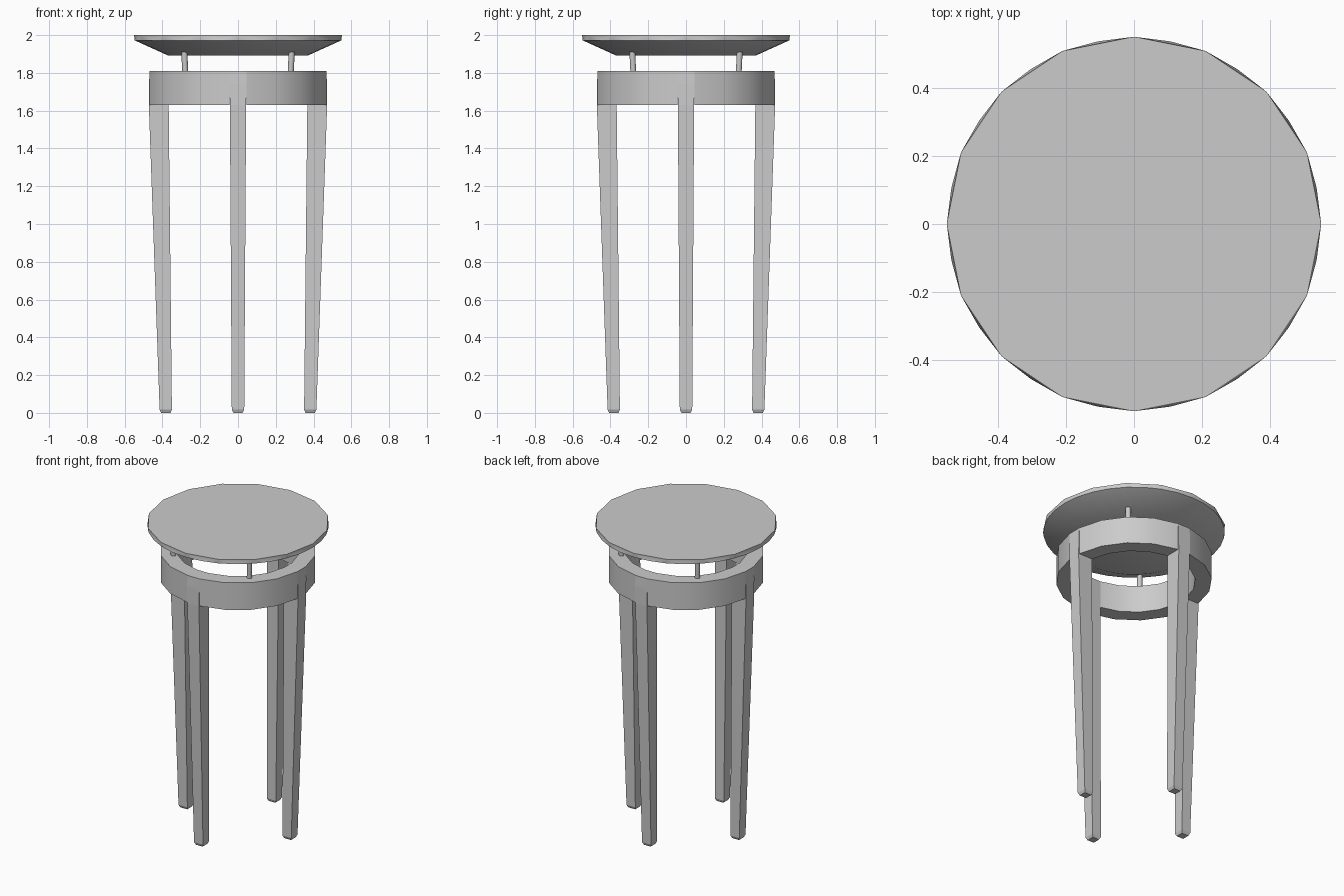
import bpy, bmesh, math

if "Cube" in bpy.data.objects:
    bpy.data.objects.remove(bpy.data.objects["Cube"])

grey = bpy.data.materials.new("light_grey")
grey.diffuse_color = (0.6, 0.6, 0.6, 1)
grey.use_nodes = True
grey.node_tree.nodes["Principled BSDF"].inputs["Base Color"].default_value = grey.diffuse_color


def make(name, bm, smooth=None):
    bmesh.ops.recalc_face_normals(bm, faces=bm.faces)
    me = bpy.data.meshes.new(name)
    bm.to_mesh(me)
    bm.free()
    me.materials.append(grey)
    ob = bpy.data.objects.new(name, me)
    bpy.context.collection.objects.link(ob)
    if smooth:
        bpy.ops.object.select_all(action='DESELECT')
        ob.select_set(True)
        bpy.context.view_layer.objects.active = ob
        bpy.ops.object.shade_smooth_by_angle(angle=math.radians(smooth))
    return ob


def circle(bm, r, z, n):
    return [bm.verts.new((r * math.cos(2 * math.pi * i / n),
                          r * math.sin(2 * math.pi * i / n), z)) for i in range(n)]


def loft(bm, rings):
    for a, b in zip(rings, rings[1:]):
        n = len(a)
        for i in range(n):
            bm.faces.new((a[i], a[(i + 1) % n], b[(i + 1) % n], b[i]))
    bm.faces.new(rings[0])
    bm.faces.new(rings[-1])


# Seat: 16-sided top, 32-sided rim, conical underside
bm = bmesh.new()
top = circle(bm, 0.55, 2.0, 16)
rim = circle(bm, 0.547, 1.972, 32)
base = circle(bm, 0.37, 1.892, 32)
bm.faces.new(top)
bm.faces.new(base)
for i in range(16):
    j, k, m = (i + 1) % 16, 2 * i, (2 * i + 2) % 32
    bm.faces.new((top[i], top[j], rim[k + 1]))
    bm.faces.new((top[i], rim[k + 1], rim[k]))
    bm.faces.new((top[j], rim[m], rim[k + 1]))
for i in range(32):
    j = (i + 1) % 32
    bm.faces.new((rim[i], rim[j], base[j], base[i]))
make("seat", bm, 30)

R_OUT, R_IN, HALF = 0.47, 0.37, 0.045
# Leg sections: height, inner radius, outer radius, half width
LEG = [(0, 0.357, 0.407, 0.024), (0.018, 0.35, 0.415, 0.033),
       (1.63, 0.367, 0.472, 0.043), (1.74, 0.368, 0.471, 0.045),
       (1.81, 0.368, 0.468, 0.045)]

for q in range(4):
    turn = q * math.pi / 2
    c, s = math.cos(turn), math.sin(turn)

    # Tapered leg with chamfered foot, running up through the apron
    bm = bmesh.new()
    loft(bm, [[bm.verts.new((x * c - y * s, x * s + y * c, z))
               for x, y in ((a, -w), (b, -w), (b, w), (a, w))]
              for z, a, b, w in LEG])
    make(f"leg_{q + 1}", bm)

    # Curved apron section between two legs
    bm = bmesh.new()
    rings = []
    for i in range(5):
        pts = []
        for r, z in ((R_IN, 1.63), (R_OUT, 1.63), (R_OUT, 1.81), (R_IN, 1.81)):
            a0 = math.asin(HALF / r)
            a = turn + a0 + (math.pi / 2 - 2 * a0) * i / 4
            pts.append(bm.verts.new((r * math.cos(a), r * math.sin(a), z)))
        rings.append(pts)
    loft(bm, rings)
    make(f"apron_{q + 1}", bm, 30)

    # Slightly leaning peg that carries the seat
    bm = bmesh.new()
    d = turn + math.pi / 4
    rings = []
    for r, z in ((0.394, 1.79), (0.402, 1.91)):
        ring = circle(bm, 0.016, z, 10)
        for v in ring:
            v.co.x += r * math.cos(d)
            v.co.y += r * math.sin(d)
        rings.append(ring)
    loft(bm, rings)
    make(f"peg_{q + 1}", bm, 40)
